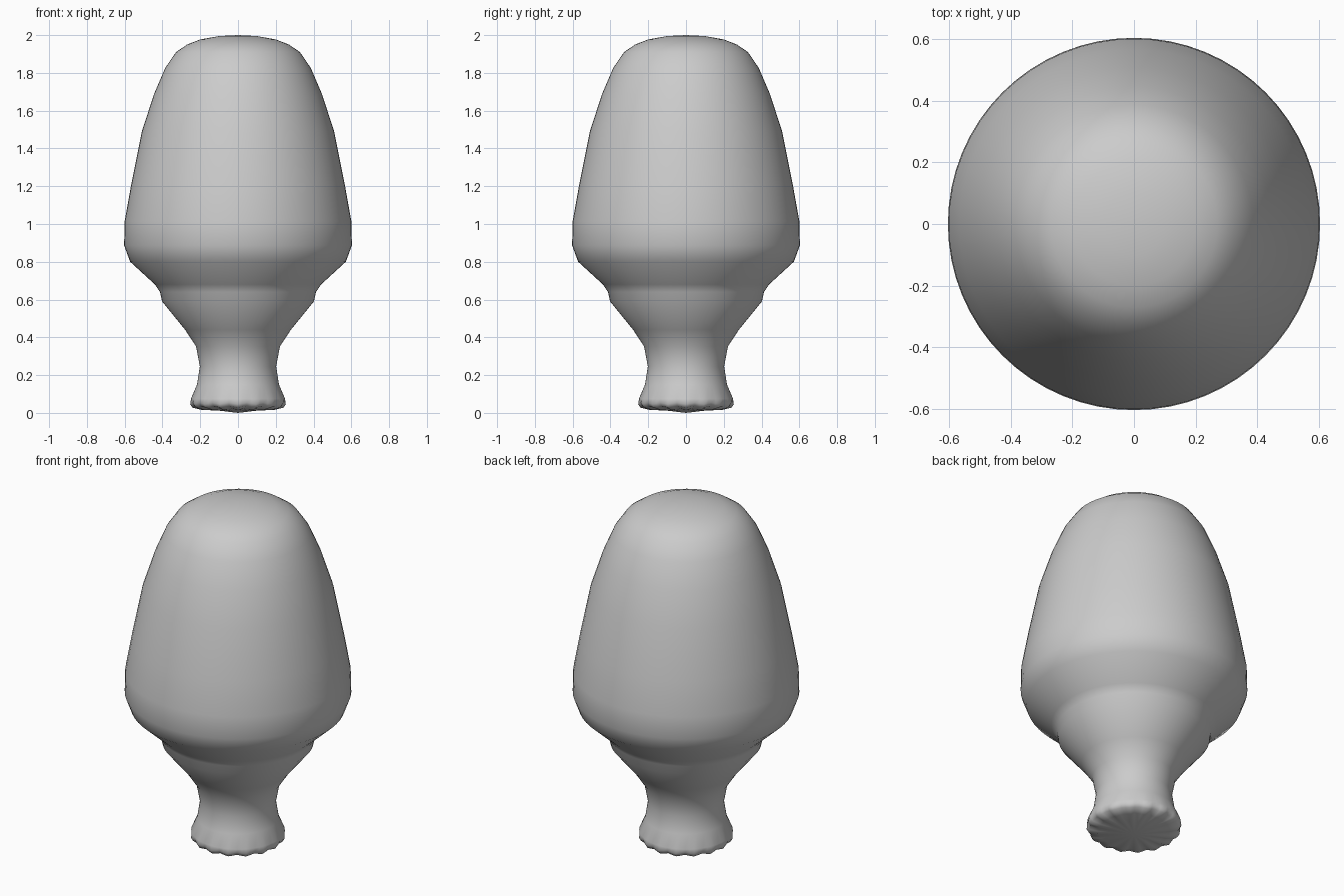
import bpy, bmesh
from math import cos, sin, pi

if "Cube" in bpy.data.objects:
    bpy.data.objects.remove(bpy.data.objects["Cube"])

SEGMENTS = 64

# Half outline (radius, height) from base to crown
profile = [
    (0.10, 0.012), (0.19, 0.02), (0.238, 0.032), (0.249, 0.05), (0.249, 0.075),
    (0.217, 0.15), (0.202, 0.246), (0.222, 0.352), (0.28, 0.44),
    (0.402, 0.59), (0.413, 0.64), (0.44, 0.68),
    (0.571, 0.80), (0.603, 0.887), (0.60, 1.015), (0.566, 1.205),
    (0.509, 1.49), (0.445, 1.687), (0.386, 1.825), (0.328, 1.91),
    (0.27, 1.95), (0.20, 1.977), (0.10, 1.995),
]

bm = bmesh.new()
rings = []
for r, z in profile:
    # Faint fluting around the rim of the foot
    flute = 0.004 if 0.015 < z < 0.06 else 0.0
    ring = []
    for i in range(SEGMENTS):
        a = 2 * pi * i / SEGMENTS
        wave = flute * cos(16 * a)
        ring.append(bm.verts.new(((r + wave) * cos(a), (r + wave) * sin(a), z - wave)))
    rings.append(ring)

# Side walls
for low, high in zip(rings, rings[1:]):
    for i in range(SEGMENTS):
        j = (i + 1) % SEGMENTS
        bm.faces.new((low[i], low[j], high[j], high[i]))

# Closed base and crown
base = bm.verts.new((0, 0, 0))
crown = bm.verts.new((0, 0, 2))
for i in range(SEGMENTS):
    j = (i + 1) % SEGMENTS
    bm.faces.new((base, rings[0][j], rings[0][i]))
    bm.faces.new((crown, rings[-1][i], rings[-1][j]))

bmesh.ops.recalc_face_normals(bm, faces=bm.faces[:])
for f in bm.faces:
    f.smooth = True

# Turned bulb body with narrow foot
mesh = bpy.data.meshes.new("bulb_body")
bm.to_mesh(mesh)
bm.free()
body = bpy.data.objects.new("bulb_body", mesh)
bpy.context.collection.objects.link(body)
